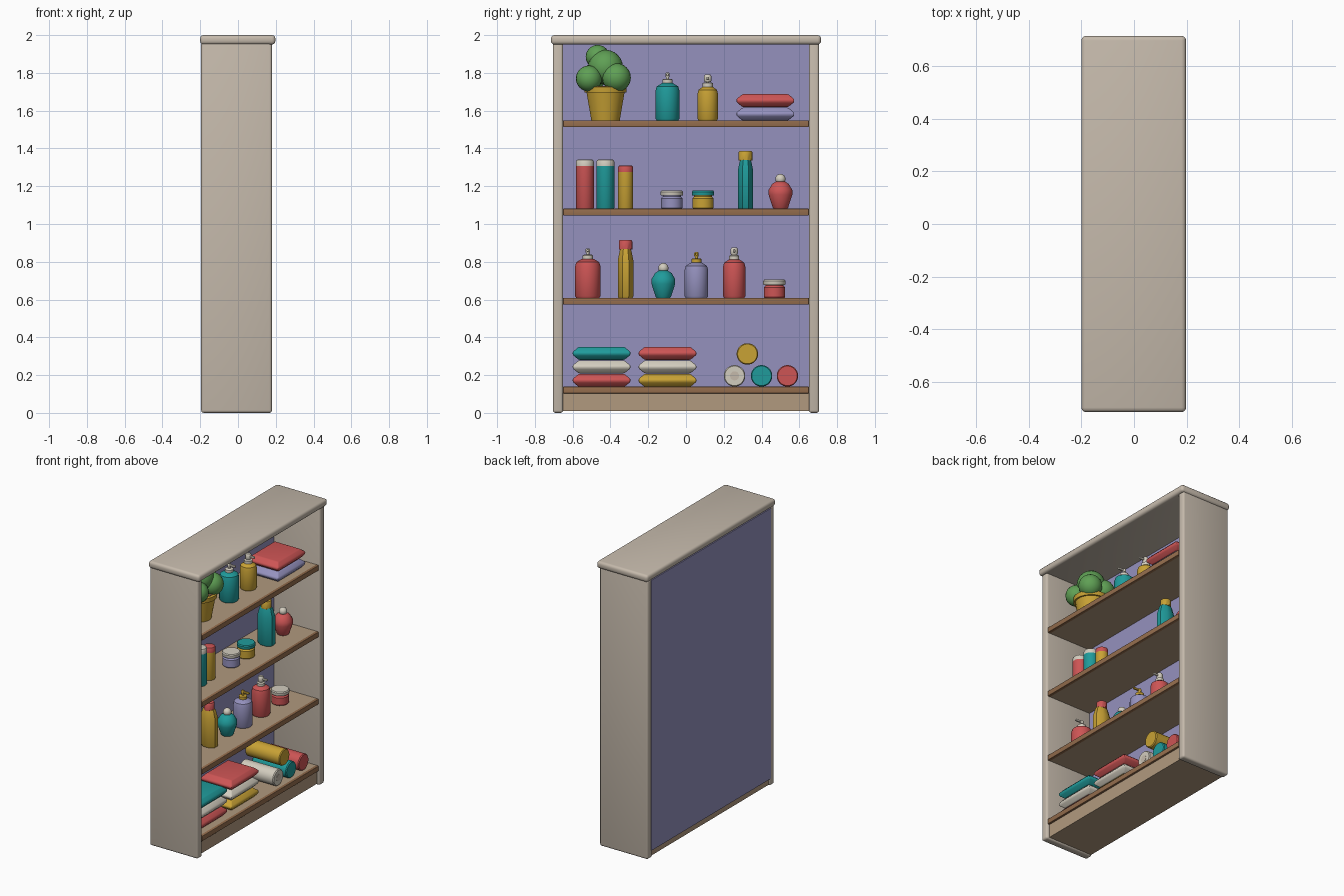
import bpy, bmesh, math
from mathutils import Vector, Matrix

old = bpy.data.objects.get("Cube")
if old:
    bpy.data.objects.remove(old, do_unlink=True)


def material(name, rgb):
    m = bpy.data.materials.new(name)
    m.use_nodes = True
    m.diffuse_color = (*rgb, 1)
    m.node_tree.nodes["Principled BSDF"].inputs["Base Color"].default_value = (*rgb, 1)
    return m


BEIGE = material("beige_paint", (.56, .49, .41))
TAN = material("tan_wood", (.44, .32, .21))
BROWN = material("brown_wood", (.30, .155, .075))
LILAC = material("lilac", (.30, .285, .515))
RED = material("coral_red", (.61, .09, .09))
TEAL = material("teal", (.014, .33, .33))
YELLOW = material("mustard_yellow", (.58, .36, .035))
GREEN = material("leaf_green", (.115, .35, .09))
CREAM = material("cream", (.65, .61, .52))


def finish(name, bm, mats, loc=(0, 0, 0), angle=35):
    bmesh.ops.recalc_face_normals(bm, faces=bm.faces)
    me = bpy.data.meshes.new(name)
    bm.to_mesh(me)
    bm.free()
    for m in mats:
        me.materials.append(m)
    me.shade_smooth()
    me.set_sharp_from_angle(angle=math.radians(angle))
    ob = bpy.data.objects.new(name, me)
    ob.location = loc
    bpy.context.collection.objects.link(ob)
    return ob


def box(name, lo, hi, mat, bevel=0):
    lo, hi = Vector(lo), Vector(hi)
    bm = bmesh.new()
    bmesh.ops.create_cube(bm, size=1, matrix=Matrix.Diagonal((*(hi - lo), 1)))
    if bevel:
        bmesh.ops.bevel(bm, geom=bm.edges[:], offset=bevel, segments=3,
                        profile=.5, affect='EDGES')
    return finish(name, bm, [mat], (lo + hi) / 2)


def lathe(name, loc, parts, sides=20, stretch=1):
    """Revolve (material, [(radius, height), ...]) bands into closed solids."""
    bm = bmesh.new()
    turn = math.pi / sides
    grow = 1 / math.cos(turn) if sides < 12 else 1
    for index, (_, profile) in enumerate(parts):
        rings = []
        for r, z in profile:
            rings.append([bm.verts.new((r * grow * stretch * math.cos(turn * (2 * i + 1)),
                                        r * grow * math.sin(turn * (2 * i + 1)), z))
                          for i in range(sides)])
        faces = [bm.faces.new(rings[0]), bm.faces.new(rings[-1])]
        for a, b in zip(rings, rings[1:]):
            for i in range(sides):
                j = (i + 1) % sides
                faces.append(bm.faces.new((a[i], a[j], b[j], b[i])))
        for f in faces:
            f.material_index = index
    return finish(name, bm, [p[0] for p in parts], loc)


def ball(name, loc, r, mat):
    bm = bmesh.new()
    bmesh.ops.create_uvsphere(bm, u_segments=20, v_segments=12, radius=r)
    return finish(name, bm, [mat], loc, 60)


# Cabinet carcass, open towards +x
for side, s in (("right", -1), ("left", 1)):
    ys = sorted((s * .65, s * .705))
    box(side + "_panel", (-.195, ys[0], 0), (.18, ys[1], 1.96), BEIGE, .014)
box("top_board", (-.2, -.715, 1.95), (.198, .715, 2), BEIGE, .018)
box("back_panel", (-.196, -.665, .05), (-.175, .665, 1.95), LILAC)
box("plinth", (-.188, -.65, .01), (.16, .65, .105), TAN)

# Shelves with a darker front trim
SHELVES = (.138, .608, 1.08, 1.548)
for n, z in enumerate(SHELVES):
    box(f"shelf_{n}", (-.18, -.652, z - .033), (.155, .652, z), TAN)
    box(f"shelf_trim_{n}", (.153, -.65, z - .035), (.174, .65, z + .001), BROWN, .003)


# Bottles and jars
def pump_bottle(y, z, r, h, mat, top, round_head):
    lathe("pump_bottle", (0, y, z), [
        (mat, [(r * .9, 0), (r, .01), (r, h - .04), (r * .9, h - .018), (r * .45, h)]),
        (top, [(.027, h - .004), (.027, h + .018), (.02, h + .022)]),
        (top, [(.008, h + .02), (.008, h + .05)])])
    hr = .02 if round_head else .012
    head = h + .043
    lathe("pump_head", (0, y, z), [
        (top, [(hr * .8, head - hr), (hr, head - hr / 2), (hr, head + hr / 2), (hr * .7, head + hr)])])
    box("pump_nozzle", (0, y - .007, z + head - .006), (.05, y + .007, z + head + .008), top, .004)


pump_bottle(-.098, SHELVES[3], .064, .198, TEAL, CREAM, False)
pump_bottle(.115, SHELVES[3], .055, .18, YELLOW, CREAM, True)
pump_bottle(-.52, SHELVES[1], .068, .208, RED, CREAM, False)
pump_bottle(.055, SHELVES[1], .063, .188, LILAC, YELLOW, False)
pump_bottle(.255, SHELVES[1], .06, .205, RED, CREAM, True)


def tall_bottle(y, z, mat, cap):
    lathe("tall_bottle", (0, y, z), [
        (mat, [(.037, 0), (.041, .008), (.041, .2), (.031, .25), (.028, .26)])], 8, 1.4)
    lathe("tall_bottle_cap", (0, y, z), [
        (cap, [(.034, .256), (.034, .3), (.03, .306)])], 10)


tall_bottle(-.32, SHELVES[1], YELLOW, RED)
tall_bottle(.315, SHELVES[2], TEAL, YELLOW)


def flask(y, z, mat):
    lathe("flask", (0, y, z), [
        (mat, [(.036, 0), (.042, .008), (.064, .075), (.064, .1), (.045, .132), (.024, .145)])], 16)
    ball("flask_stopper", (0, y, z + .158), .027, CREAM)


flask(-.12, SHELVES[1], TEAL)
flask(.5, SHELVES[2], RED)


def jar(y, z, mat, lid):
    lathe("jar", (0, y, z), [
        (mat, [(.052, 0), (.057, .006), (.057, .056), (.048, .066), (.048, .075)]),
        (lid, [(.058, .07), (.06, .076), (.06, .09), (.055, .097)])])


jar(-.075, SHELVES[2], LILAC, CREAM)
jar(.09, SHELVES[2], YELLOW, TEAL)
jar(.468, SHELVES[1], RED, CREAM)


def canister(y, z, r, h, mat, cap):
    lathe("canister", (0, y, z), [
        (mat, [(r * .94, 0), (r, .005), (r, h - .036)]),
        (cap, [(r, h - .036), (r, h - .012), (r * .9, h - .003), (r * .75, h)])])


canister(-.535, SHELVES[2], .048, .262, RED, CREAM)
canister(-.427, SHELVES[2], .048, .262, TEAL, CREAM)
canister(-.32, SHELVES[2], .041, .23, YELLOW, RED)


# Folded towels, wider at mid height
def towel(y, z, mat):
    bm = bmesh.new()
    rings = []
    for inset, h in ((.032, 0), (0, .026), (0, .042), (.032, .068)):
        hx, hy = .12 - inset * .7, .153 - inset
        rings.append([bm.verts.new((sx * hx, sy * hy, h))
                      for sx, sy in ((-1, -1), (1, -1), (1, 1), (-1, 1))])
    bm.faces.new(rings[0])
    bm.faces.new(rings[-1])
    for a, b in zip(rings, rings[1:]):
        for i in range(4):
            j = (i + 1) % 4
            bm.faces.new((a[i], a[j], b[j], b[i]))
    bmesh.ops.bevel(bm, geom=bm.edges[:], offset=.006, segments=2, profile=.5, affect='EDGES')
    finish("folded_towel", bm, [mat], (.005, y, z))


for y, z, colours in ((-.447, SHELVES[0], (RED, CREAM, TEAL)),
                      (-.098, SHELVES[0], (YELLOW, CREAM, RED)),
                      (.42, SHELVES[3], (LILAC, RED))):
    for n, c in enumerate(colours):
        towel(y, z + .0715 * n, c)

# Rolled towels lying front to back
for y, z, c in ((.257, .196, CREAM), (.4, .196, TEAL), (.537, .196, RED), (.325, .312, YELLOW)):
    bands = [(c, [(.052, -.135), (.057, -.129), (.057, .129), (.052, .135)])]
    if c is CREAM:
        bands.append((BEIGE, [(.024, .134), (.024, .137)]))
    roll = lathe("rolled_towel", (0, y, z), bands, 24)
    roll.rotation_euler.y = math.pi / 2

# Potted plant
POT_Y = -.426
lathe("plant_pot", (0, POT_Y, SHELVES[3]), [
    (YELLOW, [(.076, 0), (.102, .15)]),
    (YELLOW, [(.112, .147), (.114, .178), (.1, .18)]),
    (BROWN, [(.096, .176), (.096, .183)])])
for x, y, z, r in ((0, -.426, 1.83, .092), (.05, -.514, 1.77, .069), (.055, -.368, 1.775, .076),
                   (-.03, -.468, 1.885, .063), (-.065, -.38, 1.79, .07), (-.06, -.49, 1.78, .068)):
    ball("foliage", (x, y, z), r, GREEN)
